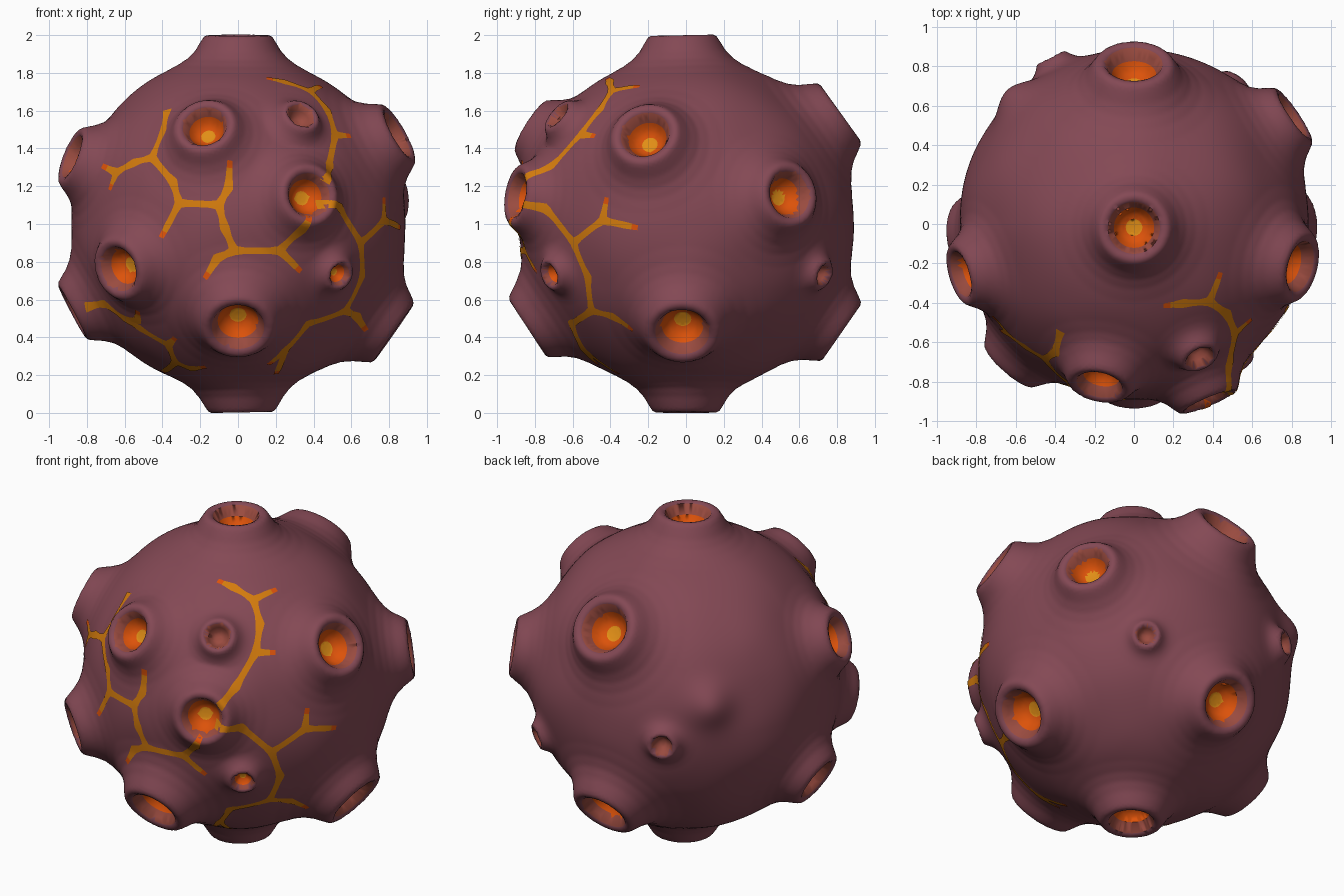
import bpy, bmesh, math
from mathutils import Vector, noise

old = bpy.data.objects.get("Cube")
if old:
    bpy.data.objects.remove(old)

BASE = 0.887                     # radius of the ball between the vents
CENTRE = Vector((0, 0, 1))
YELLOW, ORANGE, EMBER = 0.046, 0.104, 0.126   # ring angles inside a vent


def make_material(name, rgb):
    mat = bpy.data.materials.new(name)
    mat.use_nodes = True
    mat.diffuse_color = (*rgb, 1)
    bsdf = mat.node_tree.nodes["Principled BSDF"]
    bsdf.inputs["Base Color"].default_value = (*rgb, 1)
    bsdf.inputs["Roughness"].default_value = 0.9
    return mat


rock = make_material("purple rock", (0.23, 0.066, 0.09))
ember = make_material("dull ember", (0.32, 0.07, 0.05))
lava = make_material("orange lava", (0.72, 0.085, 0.003))
glow = make_material("yellow lava", (0.75, 0.27, 0.008))
vein = make_material("amber vein", (0.66, 0.2, 0.004))

# Vents: direction, size, hot or cold
vents = [(Vector(d).normalized(), size, hot) for d, size, hot in [
    ((0, -.02, 1), 1.05, True),
    ((.02, 0, -1), 1.03, True),
    ((-.17, -.79, .5), .95, True),
    ((.37, -.88, .15), .95, True),
    ((-.61, -.69, -.23), .97, True),
    ((.82, -.21, .46), 1.05, True),
    ((.78, .53, .15), 1, True),
    ((0, .82, .59), 1.14, True),
    ((-.86, -.25, .35), .95, True),
    ((0, -.87, -.57), 1.1, True),
    ((.83, -.02, -.58), 1.13, True),
    ((0, .82, -.57), 1.1, True),
    ((-.85, -.05, -.45), 1, True),
    ((.54, -.72, -.27), .5, True),
    ((.32, -.65, .55), .6, False),
    ((.5, .7, -.26), .47, False),
    ((-.4, .8, -.03), .5, False),
]]
lump = Vector((-.63, .66, .2)).normalized()

# Vent cross-section: angle from its axis, height above the ball
PROFILE = [(0, -.012), (.046, -.008), (.08, .012), (.104, .05), (.126, .107),
           (.14, .117), (.155, .12), (.172, .115), (.186, .1), (.23, .055),
           (.28, .024), (.34, .007), (.42, 0)]


def profile_height(a):
    for (a0, h0), (a1, h1) in zip(PROFILE, PROFILE[1:]):
        if a <= a1:
            return h0 + (h1 - h0) * (a - a0) / (a1 - a0)
    return 0


def vent_angle(n, axis, size):
    return math.acos(max(-1, min(1, n.dot(axis)))) / size


def surface(n):
    """Distance of the rock surface from the centre in direction n."""
    rise = 0
    for axis, size, hot in vents:
        if n.dot(axis) < 0.85:
            continue
        a = vent_angle(n, axis, size)
        h = profile_height(a) * size
        if a < 0.155:
            return BASE + h
        rise = max(rise, h)
    bump = 0.07 * math.exp(-((n - lump).length / 0.14) ** 2)
    fade = max(0, 1 - rise / 0.05)
    return BASE + rise + fade * (bump + 0.012 * noise.noise(n * 2.6))


def snap_to_rings(n):
    """Slide a direction onto a nearby colour ring, so the ring edge is clean."""
    for axis, size, hot in vents:
        if n.dot(axis) < 0.97:
            continue
        a = vent_angle(n, axis, size)
        for ring in (YELLOW, ORANGE, EMBER):
            if abs(a - ring) * size < 0.0085:
                out = (n - axis * n.dot(axis)).normalized()
                return axis * math.cos(ring * size) + out * math.sin(ring * size)
    return n


def finish(name, bm, mats):
    mesh = bpy.data.meshes.new(name)
    bm.to_mesh(mesh)
    bm.free()
    for mat in mats:
        mesh.materials.append(mat)
    obj = bpy.data.objects.new(name, mesh)
    bpy.context.collection.objects.link(obj)
    for poly in mesh.polygons:
        poly.use_smooth = True


# Rock ball with raised vents, coloured by angle from each vent axis
bm = bmesh.new()
bmesh.ops.create_icosphere(bm, subdivisions=7, radius=1)
for v in bm.verts:
    v.co = snap_to_rings(v.co.normalized())
for face in bm.faces:
    n = face.calc_center_median().normalized()
    for axis, size, hot in vents:
        if n.dot(axis) > 0.97:
            a = vent_angle(n, axis, size)
            if a < EMBER:
                face.material_index = 1
            if hot and a < ORANGE:
                face.material_index = 3 if a < YELLOW else 2
for v in bm.verts:
    n = v.co.normalized()
    v.co = CENTRE + n * surface(n)
finish("rock_ball", bm, [rock, ember, lava, glow])

# Lava veins: branches as (x, height above centre) on the front half
upper_left = [
    [(-.37, .6), (-.39, .48), (-.45, .35), (-.34, .22), (-.31, .11), (-.4, -.07)],
    [(-.45, .35), (-.55, .32), (-.64, .27), (-.7, .3)],
    [(-.64, .27), (-.68, .18)],
    [(-.31, .11), (-.1, .1), (-.05, .19), (-.04, .32)],
    [(-.1, .1), (-.07, -.02), (-.02, -.14), (-.11, -.18), (-.17, -.28)],
    [(-.02, -.14), (.22, -.14), (.31, -.03), (.34, .04)],
    [(.22, -.14), (.33, -.25)],
]
upper_right = [
    [(.41, .2), (.47, .3), (.51, .47), (.59, .46)],
    [(.51, .47), (.47, .6), (.38, .7), (.25, .75), (.15, .77)],
    [(.38, .7), (.44, .73)],
]
lower_right = [
    [(.4, .1), (.52, .08), (.65, -.1), (.77, .02), (.77, .14)],
    [(.77, .02), (.85, -.02)],
    [(.65, -.1), (.66, -.28), (.57, -.46), (.37, -.53), (.25, -.66), (.2, -.79)],
    [(.57, -.46), (.63, -.49), (.65, -.54)],
    [(.25, -.66), (.16, -.74)],
]
lower_left = [
    [(-.75, -.41), (-.7, -.42), (-.6, -.5), (-.52, -.55), (-.37, -.64),
     (-.33, -.73), (-.25, -.76), (-.17, -.75)],
    [(-.6, -.5), (-.53, -.51), (-.52, -.45)],
    [(-.37, -.64), (-.33, -.6)],
    [(-.33, -.73), (-.4, -.78)],
]


def on_front(x, z):
    return Vector((x, -math.sqrt(max(0.01, BASE ** 2 - x * x - z * z)), z)).normalized()


def add_vein(bm, branch):
    pts = [on_front(x, z) for x, z in branch]
    path = [pts[0]]
    for p, q in zip(pts, pts[1:]):
        steps = max(2, math.ceil((q - p).length / 0.02))
        path += [p.lerp(q, i / steps).normalized() for i in range(1, steps + 1)]
    rows = []
    last = len(path) - 1
    for i, p in enumerate(path):
        along = path[min(i + 1, last)] - path[max(i - 1, 0)]
        side = p.cross(along).normalized()
        nearest = min((p - q).length for q in pts[:-1])
        half = 0.02 + 0.009 * max(0, 1 - nearest / 0.06)
        half *= 0.75 + 0.25 * min(1, (last - i) / 4)
        row = []
        for s in (1, 0, -1):
            n = (p + side * half * s).normalized()
            row.append(bm.verts.new(CENTRE + n * (surface(n) + 0.004)))
        rows.append(row)
    for i, (r0, r1) in enumerate(zip(rows, rows[1:])):
        for j in (0, 1):
            f = bm.faces.new((r0[j], r0[j + 1], r1[j + 1], r1[j]))
            f.material_index = 1 if last - i <= 2 else 0


for name, branches in [("upper_left_veins", upper_left), ("upper_right_veins", upper_right),
                       ("lower_right_veins", lower_right), ("lower_left_veins", lower_left)]:
    bm = bmesh.new()
    for branch in branches:
        add_vein(bm, branch)
    bm.normal_update()
    for f in bm.faces:
        if f.normal.dot(f.calc_center_median() - CENTRE) < 0:
            f.normal_flip()
    finish(name, bm, [vein, lava])
